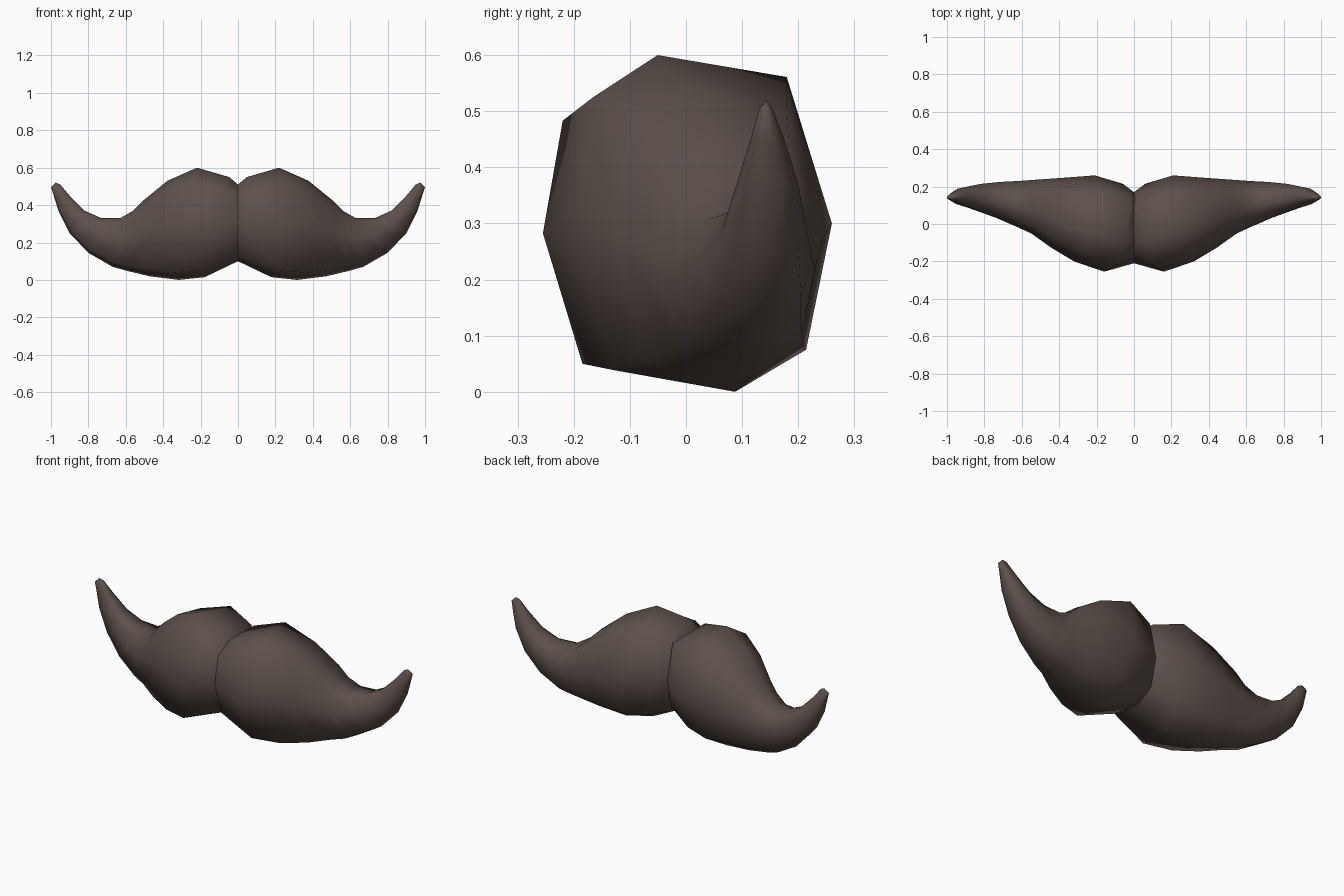
import bpy, bmesh

cube = bpy.data.objects.get("Cube")
if cube:
    bpy.data.objects.remove(cube, do_unlink=True)

# Dark brown hair colour
brown = bpy.data.materials.new("dark_brown")
brown.use_nodes = True
colour = (0.109, 0.08, 0.069, 1)
brown.diffuse_color = colour
bsdf = brown.node_tree.nodes["Principled BSDF"]
bsdf.inputs["Base Color"].default_value = colour
bsdf.inputs["Roughness"].default_value = 0.8

# Lopsided eight-sided cross-section: (depth, height), each from -1 to 1
SECTION = [(-.35, 1), (-.85, .75), (-1, 0), (-.7, -.87),
           (.25, -1), (.8, -.75), (1, 0), (.65, .87)]

# Rings from the middle to the tip: top x, z, bottom x, z, front y, back y, twist
RINGS = [
    (0, .51, 0, .10, -.21, .17, 0),
    (.03, .55, .19, .015, -.255, .215, -.05),
    (.20, .60, .33, 0, -.20, .26, -.055),
    (.37, .53, .48, .02, -.125, .245, -.02),
    (.50, .43, .60, .05, -.05, .235, 0),
    (.56, .37, .67, .07, -.02, .23, 0),
    (.63, .33, .80, .145, .025, .225, 0),
    (.73, .33, .90, .25, .065, .215, 0),
    (.82, .37, .96, .37, .09, .20, 0),
    (.90, .45, .985, .45, .115, .175, 0),
    (.95, .51, 1, .495, .13, .155, 0),
]


def add_ring(bm, tx, tz, bx, bz, front, back, twist):
    return [bm.verts.new(((tx + bx) / 2 + v * (tx - bx) / 2 + u * twist,
                          (front + back) / 2 + u * (back - front) / 2,
                          (tz + bz) / 2 + v * (tz - bz) / 2))
            for u, v in SECTION]


# Loft one curled half
bm = bmesh.new()
rings = [add_ring(bm, *r) for r in RINGS]
count = len(SECTION)
for a, b in zip(rings, rings[1:]):
    for i in range(count):
        j = (i + 1) % count
        bm.faces.new((a[i], a[j], b[j], b[i]))

# Close the curled tip
tip = bm.verts.new((.975, .143, .52))
for i in range(count):
    bm.faces.new((rings[-1][i], rings[-1][(i + 1) % count], tip))
bmesh.ops.recalc_face_normals(bm, faces=bm.faces)
for f in bm.faces:
    f.smooth = True

mesh = bpy.data.meshes.new("moustache")
bm.to_mesh(mesh)
bm.free()
mesh.materials.append(brown)
moustache = bpy.data.objects.new("moustache", mesh)
bpy.context.collection.objects.link(moustache)

# Mirror the other half, keeping the crease in the middle
mirror = moustache.modifiers.new("other_half", "MIRROR")
mirror.use_axis[0] = True
mirror.use_mirror_merge = False
